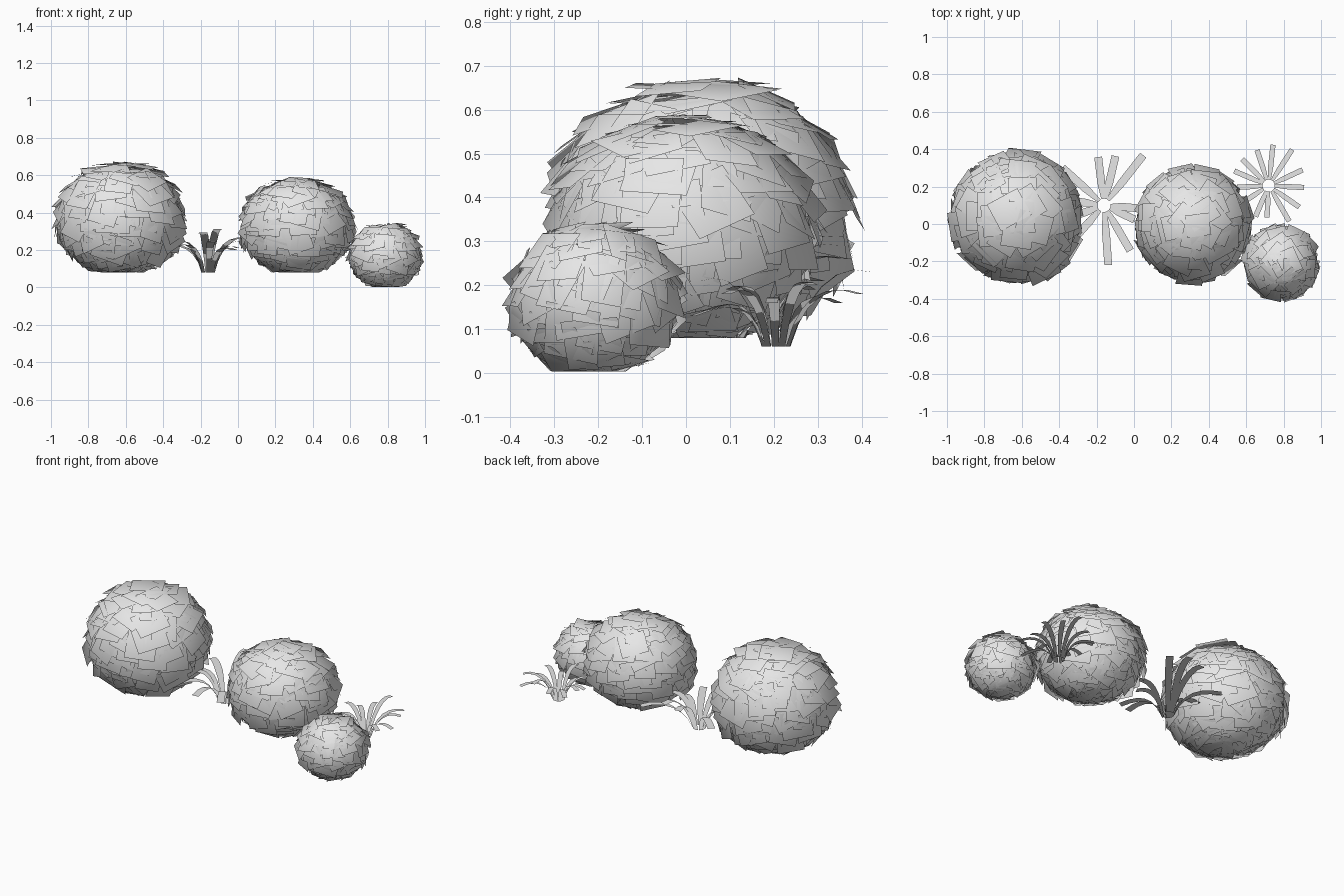
import bpy, math, random
from mathutils import Vector, Matrix

cube = bpy.data.objects.get("Cube")
if cube:
    bpy.data.objects.remove(cube, do_unlink=True)

grey = bpy.data.materials.new("plain_grey")
grey.use_nodes = True
color = (0.8, 0.8, 0.8, 1)
grey.diffuse_color = color
grey.node_tree.nodes["Principled BSDF"].inputs["Base Color"].default_value = color


def make_object(name, verts, faces, normals):
    mesh = bpy.data.meshes.new(name)
    mesh.from_pydata(verts, [], faces)
    mesh.materials.append(grey)
    mesh.shade_smooth()
    mesh.normals_split_custom_set_from_vertices(normals)
    obj = bpy.data.objects.new(name, mesh)
    bpy.context.collection.objects.link(obj)
    return obj


def make_bush(name, center, radius, up, down, count, card, seed):
    """Shell of overlapping leaf cards that hang outward like shingles."""
    rng = random.Random(seed)
    verts, faces, normals = [], [], []
    golden = math.pi * (3 - math.sqrt(5))
    center = Vector(center)
    for i in range(count):
        h = 1 - 2 * (i + 0.5) / count
        a = i * golden + rng.uniform(-0.1, 0.1)
        # the underside is fuller than the dome
        ring = (1 - h * h) ** (0.5 if h > 0 else 0.46)
        n = Vector((ring * math.cos(a), ring * math.sin(a), h)).normalized()
        pos = Vector((radius * ring * math.cos(a), radius * ring * math.sin(a),
                      h * (up if h > 0 else down)))
        pos *= rng.uniform(0.96, 1.03)
        side = Vector((-math.sin(a), math.cos(a), 0))
        rise = n.cross(side)
        tilt = rng.uniform(0.0, 0.4) if h > -0.4 else rng.uniform(-0.1, 0.1)
        turn = Matrix.Rotation(rng.uniform(-0.45, 0.45), 3, n) @ Matrix.Rotation(tilt, 3, -side)
        side, rise = turn @ side, turn @ rise
        w = card * rng.uniform(0.85, 1.2) / 2
        t = card * rng.uniform(0.85, 1.25) / 2
        start = len(verts)
        for sx, sy in ((-1, -1), (1, -1), (1, 1), (-1, 1)):
            p = pos + side * (w * sx) + rise * (t * sy)
            p.z = max(p.z, -down)
            verts.append(center + p)
            normals.append((p.normalized() + n * 0.3).normalized())
        quad = [start, start + 1, start + 2, start + 3]
        if side.cross(rise).dot(n) < 0:
            quad.reverse()
        faces.append(quad)
    return make_object(name, verts, faces, normals)


def make_grass(name, center, blades, ring, width, stem):
    """Ring of blades that rise together, then arch outward."""
    verts, faces = [], []
    center = Vector(center)
    steps = 6
    half_root = ring * math.tan(math.pi / len(blades))
    for angle, reach, tip in blades:
        a = math.radians(angle)
        out = Vector((math.cos(a), math.sin(a), 0))
        side = Vector((-math.sin(a), math.cos(a), 0))
        root = Vector((ring, 0))
        knee = Vector((ring + reach * 0.15, stem))
        crest = Vector((reach * 0.6, tip + 0.03))
        end = Vector((reach, tip))
        start = len(verts)
        for k in range(steps + 1):
            t = k / steps
            s = 1 - t
            p = root * s ** 3 + knee * 3 * s * s * t + crest * 3 * s * t * t + end * t ** 3
            half = half_root + (width / 2 - half_root) * min(1, t * 2)
            mid = center + out * p.x + Vector((0, 0, p.y))
            verts += [mid - side * half, mid + side * half]
        for k in range(steps):
            b = start + 2 * k
            faces.append((b, b + 2, b + 3, b + 1))
    # blades catch the light evenly from above
    return make_object(name, verts, faces, [Vector((0, 0, 1))] * len(verts))


# Three leafy bushes
make_bush("large_bush", (-0.63, 0.035, 0.36), 0.326, 0.3, 0.28, 210, 0.155, 3)
make_bush("medium_bush", (0.313, -0.005, 0.33), 0.286, 0.248, 0.25, 200, 0.135, 8)
make_bush("small_bush", (0.788, -0.207, 0.175), 0.178, 0.152, 0.172, 110, 0.118, 5)

# Tall grass tuft: blade direction, reach and tip height
tall = [(97, 0.26, 0.21), (77, 0.27, 0.23), (52, 0.34, 0.18), (138, 0.3, 0.13),
        (172, 0.2, 0.13), (200, 0.18, 0.16), (228, 0.25, 0.14), (274, 0.32, 0.16),
        (300, 0.28, 0.12), (335, 0.18, 0.13), (355, 0.2, 0.16)]
make_grass("tall_grass", (-0.16, 0.1, 0.08), tall, 0.035, 0.042, 0.13)

# Short grass tuft
short = [(135, 0.2, 0.1), (108, 0.2, 0.12), (84, 0.22, 0.17), (57, 0.23, 0.12),
         (25, 0.2, 0.14), (-3, 0.19, 0.1), (-35, 0.2, 0.12), (-60, 0.22, 0.07),
         (-93, 0.17, 0.15), (-113, 0.18, 0.08), (-147, 0.19, 0.13), (183, 0.17, 0.1),
         (157, 0.2, 0.13)]
make_grass("short_grass", (0.72, 0.205, 0.06), short, 0.032, 0.028, 0.11)
